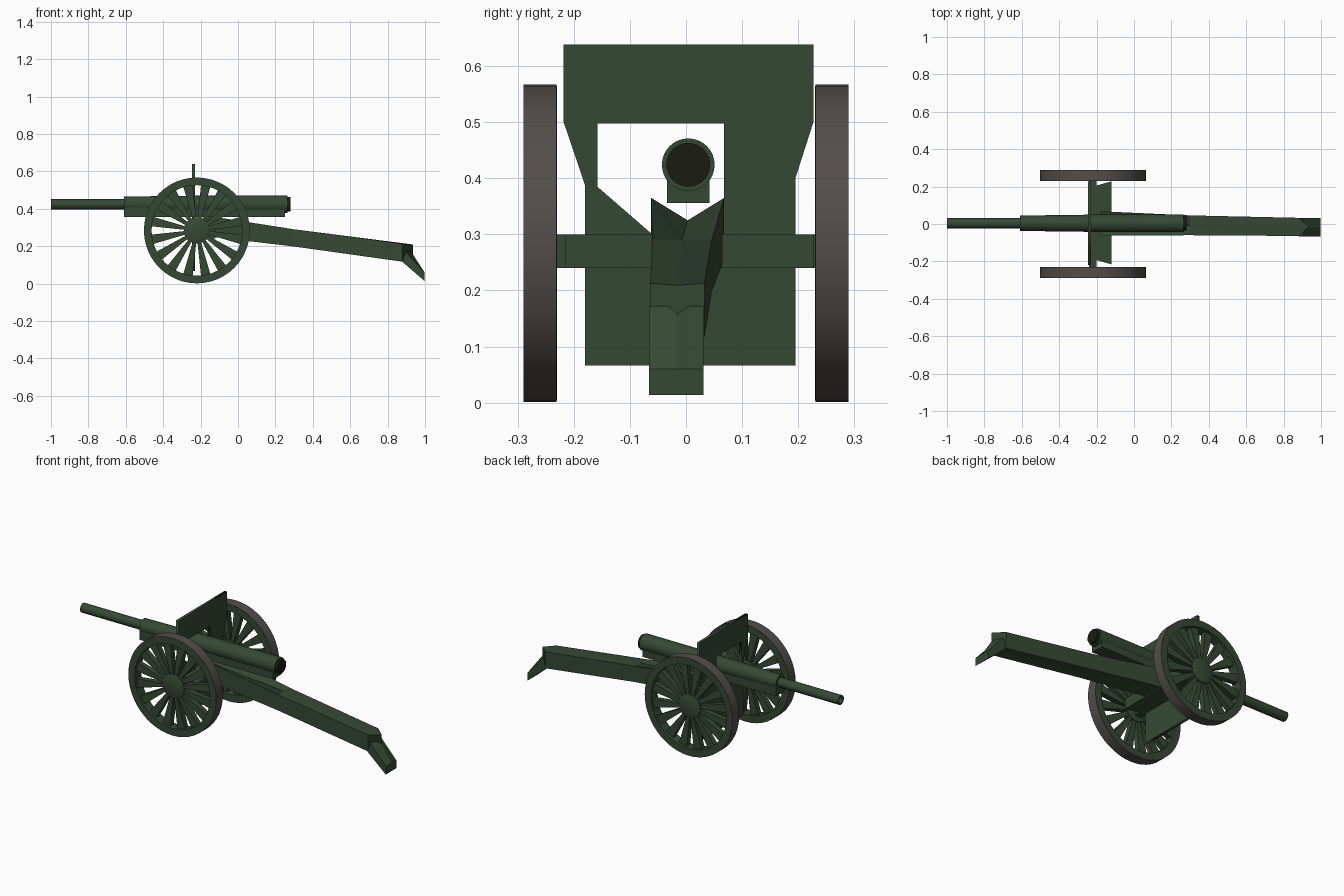
import bpy, bmesh, math
from mathutils import Matrix, Vector

if "Cube" in bpy.data.objects:
    bpy.data.objects.remove(bpy.data.objects["Cube"])


def mat(name, rgb):
    m = bpy.data.materials.new(name)
    m.diffuse_color = (*rgb, 1)
    m.use_nodes = True
    m.node_tree.nodes["Principled BSDF"].inputs["Base Color"].default_value = m.diffuse_color
    return m


GREEN = mat("green_paint", (0.036, 0.066, 0.034))
GREY = mat("tyre_grey", (0.085, 0.075, 0.07))
DARK = mat("dark_steel", (0.010, 0.012, 0.006))


def finish(name, bm, material, smooth=False):
    bmesh.ops.remove_doubles(bm, verts=bm.verts, dist=1e-5)
    bmesh.ops.recalc_face_normals(bm, faces=bm.faces)
    me = bpy.data.meshes.new(name)
    bm.to_mesh(me)
    bm.free()
    ob = bpy.data.objects.new(name, me)
    bpy.context.collection.objects.link(ob)
    me.materials.append(material)
    if smooth:
        bpy.ops.object.select_all(action='DESELECT')
        ob.select_set(True)
        bpy.context.view_layer.objects.active = ob
        bpy.ops.object.shade_smooth_by_angle(angle=math.radians(30))
    return ob


def loft(bm, rings, closed=False):
    """Skin equal-length point rings; cap the ends unless closed."""
    vs = [[bm.verts.new(p) for p in r] for r in rings]
    n = len(vs[0])
    pairs = list(zip(vs, vs[1:])) + ([(vs[-1], vs[0])] if closed else [])
    for a, b in pairs:
        for i in range(n):
            j = (i + 1) % n
            bm.faces.new((a[i], a[j], b[j], b[i]))
    if not closed:
        bm.faces.new(vs[0])
        bm.faces.new(vs[-1])


def lathe(name, profile, n, axis, origin, material, closed=False):
    """Turn (radius, position) pairs about the x or y axis."""
    bm = bmesh.new()
    rings = []
    for r, t in profile:
        ring = []
        for i in range(n):
            a = math.tau * i / n
            c, s = r * math.cos(a), r * math.sin(a)
            ring.append(Vector(origin) + Vector((t, c, s) if axis == 'x' else (c, t, s)))
        rings.append(ring)
    loft(bm, rings, closed)
    return finish(name, bm, material, True)


def box(name, x, y, z):
    bm = bmesh.new()
    loft(bm, [[(a, y[0], z[0]), (a, y[1], z[0]), (a, y[1], z[1]), (a, y[0], z[1])] for a in x])
    return finish(name, bm, GREEN)


# Gun tube, breech and muzzle bore
AXIS = (0, 0.004, 0.424)
lathe("barrel", [(0.019, -0.96), (0.019, -1.0), (0.027, -1.0), (0.027, -0.61), (0.041, -0.61),
                 (0.047, -0.15), (0.047, 0.265)], 32, 'x', AXIS, GREEN)
lathe("breech_block", [(0.039, 0.25), (0.039, 0.28)], 32, 'x', AXIS, DARK)
lathe("muzzle_bore", [(0.0189, -0.97), (0.0189, -0.962)], 24, 'x', AXIS, DARK)

# Recoil cradle under the tube
box("cradle", (-0.61, 0.25), (-0.034, 0.042), (0.356, 0.41))

# Axle and the flared block behind the shield
box("axle", (-0.24, -0.2), (-0.245, 0.245), (0.24, 0.30))
bm = bmesh.new()
loft(bm, [[(x, a, 0.24), (x, b, 0.24), (x, b, 0.30), (x, a, 0.30)]
          for x, a, b in ((-0.21, -0.19, 0.203), (-0.12, -0.216, 0.228))])
finish("axle_block", bm, GREEN)

# Shield with the gun opening
cu = bpy.data.curves.new("shield", 'CURVE')
cu.dimensions = '2D'
cu.fill_mode = 'BOTH'
cu.extrude = 0.008
outline = [(-0.18, 0.066), (0.195, 0.066), (0.195, 0.40), (0.227, 0.50), (0.227, 0.638),
           (-0.218, 0.638), (-0.218, 0.50), (-0.18, 0.388)]
opening = [(-0.158, 0.498), (0.068, 0.498), (0.068, 0.30), (-0.06, 0.30), (-0.158, 0.385)]
for pts in (outline, opening):
    sp = cu.splines.new('POLY')
    sp.points.add(len(pts) - 1)
    for p, (a, b) in zip(sp.points, pts):
        p.co = (a, b, 0, 1)
    sp.use_cyclic_u = True
shield = bpy.data.objects.new("shield", cu)
bpy.context.collection.objects.link(shield)
shield.matrix_world = Matrix(((0, 0, 1, -0.237), (1, 0, 0, 0), (0, 1, 0, 0), (0, 0, 0, 1)))
cu.materials.append(GREEN)
bpy.ops.object.select_all(action='DESELECT')
shield.select_set(True)
bpy.context.view_layer.objects.active = shield
bpy.ops.object.convert(target='MESH')


# Trail: V-grooved at the front, pointed at the rear
def section(x, x_mid, y0, y1, top, mid, bottom):
    ym = (y0 + y1) / 2
    return [(x, y0, top), (x_mid, ym, mid), (x, y1, top),
            (x, y1, bottom), (x_mid, ym, bottom), (x, y0, bottom)]


bm = bmesh.new()
loft(bm, [section(-0.18, -0.18, -0.062, 0.068, 0.365, 0.325, 0.255),
          section(0.30, 0.30, -0.06, 0.046, 0.29, 0.29, 0.198),
          section(0.88, 0.935, -0.064, 0.033, 0.213, 0.209, 0.117)])
finish("trail", bm, GREEN)

# Spade at the trail end
bm = bmesh.new()
y0, y1 = -0.066, 0.031
ym = (y0 + y1) / 2
loft(bm, [[(0.88, y, 0.115), (0.895 + d, y, 0.172), (0.997, y, 0.06), (0.997, y, 0.014)]
          for y, d in ((y0, 0), (ym, 0.03), (y1, 0))])
finish("spade", bm, GREEN)

# Wheels
CX, CZ, R, SPOKES = -0.22, 0.284, 0.283, 16
for side, tag in ((-1, "near"), (1, "far")):
    o = (CX, side * 0.26, CZ)
    lathe(tag + "_tyre", [(R - 0.006, -0.0295), (R, -0.0295), (R, 0.0295), (R - 0.006, 0.0295)],
          48, 'y', o, GREY, True)
    lathe(tag + "_rim", [(0.242, -0.03), (R - 0.003, -0.03), (R - 0.003, 0.03), (0.242, 0.03)],
          48, 'y', o, GREEN, True)
    lathe(tag + "_hub", [(0.05, -0.03), (0.07, -0.022), (0.07, 0.022), (0.05, 0.03)],
          24, 'y', o, GREEN)
    bm = bmesh.new()
    for k in range(SPOKES):
        rot = Matrix.Rotation(math.tau * (k + 0.5) / SPOKES, 3, 'Y')
        loft(bm, [[Vector(o) + rot @ Vector((r, u, v))
                   for u, v in ((-t, -w), (t, -w), (t, w), (-t, w))]
                  for r, w, t in ((0.06, 0.009, 0.018), (0.248, 0.026, 0.014))])
    finish(tag + "_spokes", bm, GREEN)
